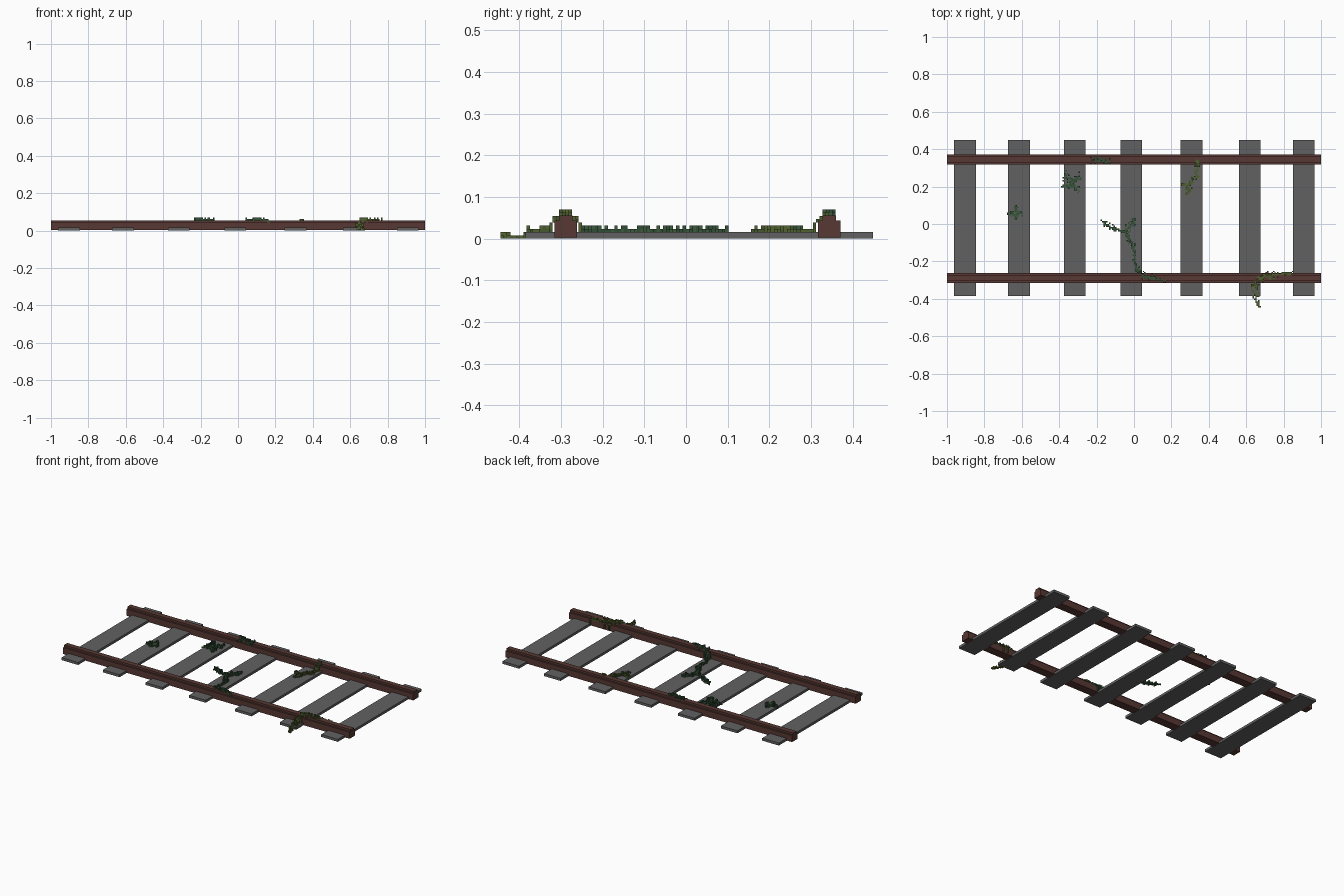
import bpy, bmesh, random
from mathutils import Vector

if "Cube" in bpy.data.objects:
    bpy.data.objects.remove(bpy.data.objects["Cube"])

random.seed(4)
S = 1 / 128  # voxel pitch of the creepers


def material(name, rgb):
    m = bpy.data.materials.new(name)
    m.diffuse_color = (*rgb, 1)
    m.use_nodes = True
    m.node_tree.nodes["Principled BSDF"].inputs["Base Color"].default_value = m.diffuse_color
    return m


RUST = material("rusty brown", (0.095, 0.040, 0.033))
GREY = material("sleeper grey", (0.120, 0.120, 0.120))
DARK = material("dark ivy green", (0.030, 0.075, 0.036))
MID = material("ivy green", (0.045, 0.100, 0.045))
OLIVE = material("olive green", (0.085, 0.120, 0.028))
MOSS = material("moss green", (0.060, 0.095, 0.026))


def finish(bm, name, mats):
    me = bpy.data.meshes.new(name)
    bm.to_mesh(me)
    bm.free()
    for m in mats:
        me.materials.append(m)
    ob = bpy.data.objects.new(name, me)
    bpy.context.collection.objects.link(ob)
    return ob


def extrude_x(name, profile, x0, x1, mat):
    """Solid from a (y, z) profile running along x."""
    bm = bmesh.new()
    f = bm.faces.new([bm.verts.new((x0, y, z)) for y, z in profile])
    r = bmesh.ops.extrude_face_region(bm, geom=[f])
    vs = [g for g in r["geom"] if isinstance(g, bmesh.types.BMVert)]
    bmesh.ops.translate(bm, verts=vs, vec=(x1 - x0, 0, 0))
    bmesh.ops.recalc_face_normals(bm, faces=bm.faces)
    return finish(bm, name, [mat])


# sleepers
SLEEPERS = [-0.904, -0.615, -0.317, -0.014, 0.307, 0.619, 0.908]
SW, SZ, SY0, SY1 = 0.058, 0.0156, -0.385, 0.449
for i, x in enumerate(SLEEPERS):
    box = [(SY0, 0), (SY1, 0), (SY1, SZ), (SY0, SZ)]
    extrude_x(f"sleeper_{i + 1}", box, x - SW, x + SW, GREY)

# rails with a stepped head
RAILS = {"front_rail": -0.289, "back_rail": 0.344}
W, H, STEP, TOP = 0.027, 0.016, 0.043, 0.055
for name, y in RAILS.items():
    half = [(W, 0.002), (W, STEP), (H, STEP), (H, TOP)]
    prof = [(y + a, z) for a, z in half] + [(y - a, z) for a, z in reversed(half)]
    extrude_x(name, prof, -1, 1, RUST)


# creepers: small cubes scattered along paths, draped over the track
def ground(i, j):
    x, y = (i + .5) * S, (j + .5) * S
    for r in RAILS.values():
        if abs(y - r) < H:
            return 7
        if abs(y - r) < W + .003:
            return 5
    if SY0 < y < SY1 and any(abs(x - s) < SW for s in SLEEPERS):
        return 2
    return 1 if SY0 < y < SY1 else 0


SIDES = [Vector(v) for v in ((1, 0, 0), (-1, 0, 0), (0, 1, 0), (0, -1, 0), (0, 0, 1), (0, 0, -1))]


def creeper(name, paths, mats):
    columns = set()
    for pts, radius in paths:
        for a, b in zip(pts, pts[1:]):
            a, b = Vector(a), Vector(b)
            n = int((b - a).length / S * (1.2 + radius / S * 0.7)) + 2
            for k in range(n):
                p = a.lerp(b, k / (n - 1))
                columns.add((int(p.x // S), int(p.y // S)))
                q = p + Vector((random.uniform(-1, 1), random.uniform(-1, 1))) * radius
                columns.add((int(q.x // S), int(q.y // S)))
    cells = set()
    for i, j in columns:
        g = ground(i, j)
        near = max(ground(i + d, j + e) for d, e in ((0, 1), (0, -1), (1, 0), (-1, 0)))
        top = max(g + random.choice((1, 1, 2)), near)
        cells |= {(i, j, k) for k in range(g, top)}
    bm = bmesh.new()
    verts = {}
    for c in sorted(cells):
        mi = 0 if random.random() < .65 else 1
        for d in SIDES:
            if tuple(int(u + v) for u, v in zip(c, d)) in cells:
                continue
            u = Vector((d.y, d.z, d.x))
            w = d.cross(u)
            m = Vector(c) + Vector((.5, .5, .5)) + d / 2
            quad = []
            for s, t in ((-1, -1), (1, -1), (1, 1), (-1, 1)):
                p = m + u * s / 2 + w * t / 2
                key = tuple(round(v) for v in p)
                if key not in verts:
                    verts[key] = bm.verts.new(Vector(key) * S)
                quad.append(verts[key])
            bm.faces.new(quad).material_index = mi
    finish(bm, name, mats)


ivy, moss = [DARK, MID], [OLIVE, MOSS]
creeper("small_ivy", [
    ([(-.67, .06), (-.63, .05), (-.60, .06)], .016),
    ([(-.63, .095), (-.63, .03)], .012)], ivy)
creeper("branched_ivy", [
    ([(-.37, .27), (-.34, .21), (-.29, .26)], .018),
    ([(-.34, .22), (-.30, .18)], .016),
    ([(-.34, .20), (-.38, .20)], .008)], ivy)
creeper("rail_ivy", [([(-.22, .34), (-.13, .335)], .016)], ivy)
creeper("long_ivy", [
    ([(-.165, .01), (-.12, -.02), (-.05, -.04), (-.01, .0), (0, .03)], .014),
    ([(-.05, -.04), (-.02, -.09), (0, -.14)], .012),
    ([(0, -.14), (.0, -.2), (.02, -.25)], .005),
    ([(.02, -.24), (.05, -.28), (.09, -.285)], .014),
    ([(.09, -.285), (.165, -.305)], .005)], ivy)
creeper("inner_moss", [
    ([(.34, .34), (.335, .26), (.30, .22), (.28, .16)], .014),
    ([(.30, .21), (.25, .21)], .007)], moss)
creeper("front_moss", [
    ([(.84, -.262), (.76, -.27)], .007),
    ([(.76, -.27), (.69, -.28), (.65, -.31), (.65, -.40)], .022),
    ([(.65, -.40), (.67, -.44)], .007)], moss)
